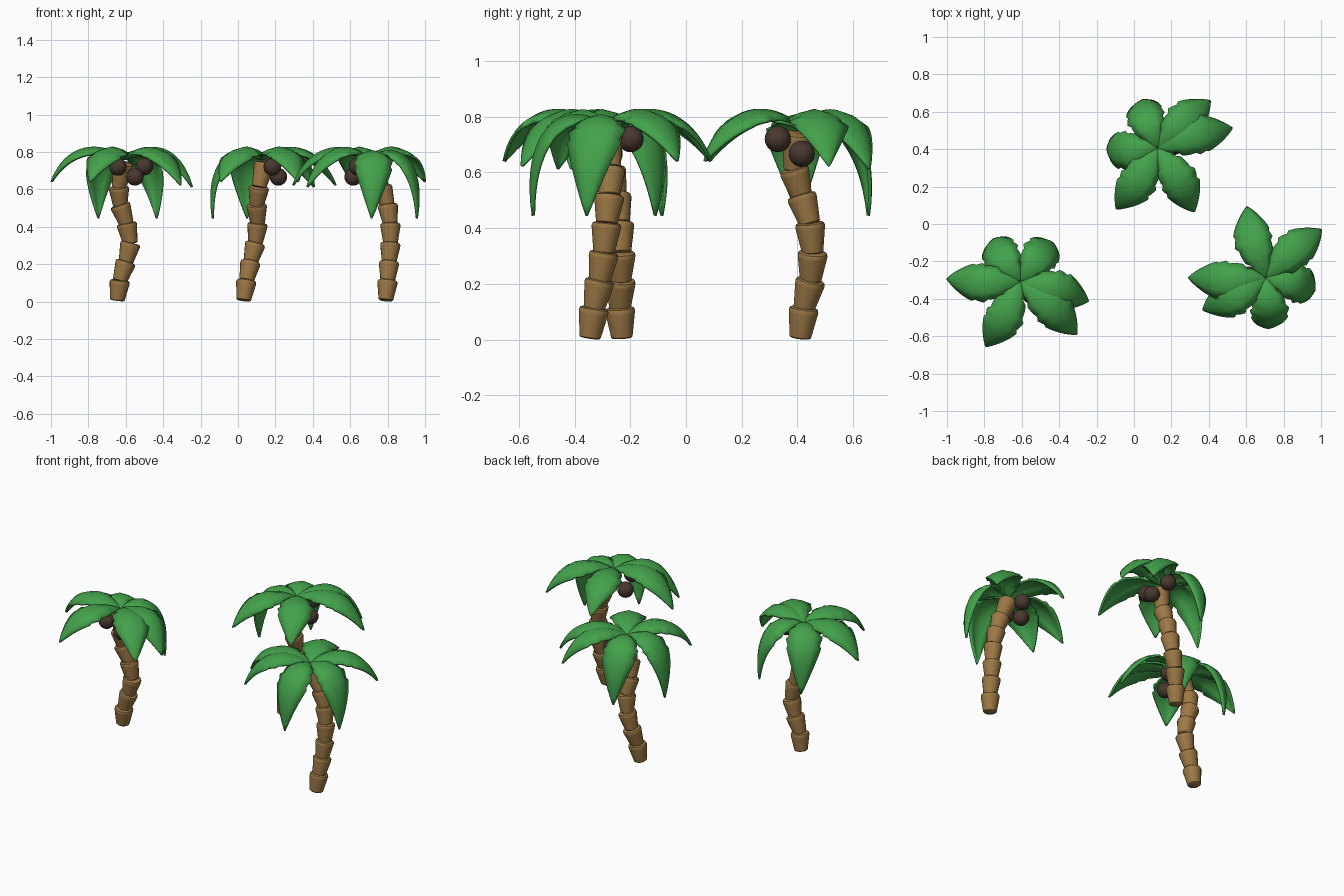
import bpy, bmesh, math
from mathutils import Vector, Matrix
from mathutils.geometry import interpolate_bezier

if "Cube" in bpy.data.objects:
    bpy.data.objects.remove(bpy.data.objects["Cube"])


def material(name, rgb):
    m = bpy.data.materials.new(name)
    m.diffuse_color = (*[c ** 2.2 for c in rgb], 1)
    m.use_nodes = True
    m.node_tree.nodes["Principled BSDF"].inputs["Base Color"].default_value = m.diffuse_color
    return m


BARK = material("bark", (0.61, 0.47, 0.28))
LEAF = material("leaf", (0.27, 0.63, 0.30))
NUT = material("nut", (0.29, 0.23, 0.20))


def finish(bm, name, mat, angle=40):
    bmesh.ops.recalc_face_normals(bm, faces=bm.faces)
    me = bpy.data.meshes.new(name)
    bm.to_mesh(me)
    bm.free()
    ob = bpy.data.objects.new(name, me)
    bpy.context.collection.objects.link(ob)
    me.materials.append(mat)
    bpy.ops.object.select_all(action='DESELECT')
    ob.select_set(True)
    bpy.context.view_layer.objects.active = ob
    bpy.ops.object.shade_smooth_by_angle(angle=math.radians(angle))
    return ob


# trunk: stack of flared, rounded-edge cups following a bent path
def trunk(name, pts):
    bm = bmesh.new()
    n = 18
    for a, b in zip(pts, pts[1:]):
        d = b - a
        h = d.length * 1.05
        prof = [(.034, 0), (.039, .004), (.053, h - .022), (.054, h - .013),
                (.051, h - .004), (.044, h)]
        rot = Vector((0, 0, 1)).rotation_difference(d).to_matrix()
        rings = [[bm.verts.new(a + rot @ Vector((r * math.cos(2 * math.pi * k / n),
                                                 r * math.sin(2 * math.pi * k / n), z)))
                  for k in range(n)] for r, z in prof]
        for lo, hi in zip(rings, rings[1:]):
            for k in range(n):
                bm.faces.new((lo[k], lo[k - 1], hi[k - 1], hi[k]))
        bm.faces.new(rings[0])
        bm.faces.new(rings[-1])
    finish(bm, name, BARK)


# frond: folded leaf with notched inner edges, arching along a bezier
LONG = [(0, .765), (.13, .86), (.31, .85), (.39, .64)]
FAR = [(0, .765), (.13, .86), (.32, .85), (.41, .622)]
LOW = [(0, .765), (.13, .86), (.30, .85), (.375, .612)]
SHORT = [(0, .765), (.12, .86), (.31, .79), (.26, .445)]


def frond(name, arc, centre, angle):
    n = 22
    path = interpolate_bezier(*[Vector((r, 0, z)) for r, z in arc], n + 1)
    turn = Matrix.Rotation(math.radians(angle), 3, 'Z')
    bm = bmesh.new()
    rows = []
    for i, p in enumerate(path):
        t = i / n
        tan = (path[min(i + 1, n)] - path[max(i - 1, 0)]).normalized()
        up = Vector((-tan.z, 0, tan.x))
        w = .106 * math.sin(math.pi * t ** .98) ** .85 if 0 < t < 1 else 0
        w = max(w, .014 * (1 - t) + .002)
        row = []
        for u in (-1, -.5, 0, .5, 1):
            edge = w
            if abs(u) == 1 and .15 < t < .62:      # saw-like notches
                edge -= .018 * ((t * 4.5 + .12 * u) % 1)
            q = p + Vector((0, u * edge + .014 * math.sin(math.pi * t), 0))
            q -= up * (.34 * w * abs(u) ** 1.4)
            row.append(bm.verts.new(turn @ q + centre))
        rows.append(row)
    for a, b in zip(rows, rows[1:]):
        for k in range(4):
            bm.faces.new((a[k], b[k], b[k + 1], a[k + 1]))
    ob = finish(bm, name, LEAF, 50)
    s = ob.modifiers.new("thickness", 'SOLIDIFY')
    s.thickness = .012
    s.offset = 0


# coconut
def coconut(name, pos):
    bm = bmesh.new()
    bmesh.ops.create_uvsphere(bm, u_segments=20, v_segments=12, radius=.047,
                              matrix=Matrix.Translation(pos))
    finish(bm, name, NUT, 60)


HEIGHTS = (.006, .11, .21, .31, .415, .515, .61, .735)
FRONDS = ((178, LONG), (242, LONG), (317, FAR), (344, LOW), (49, SHORT), (122, SHORT))
NUTS = ((.056, -.071, .667), (-.034, -.09, .72), (.106, .017, .722))

# each tree: crown centre, crown turn, trunk x and y along its height
TREES = {
    "left": ((-.607, -.308), 0,
             (-.645, -.632, -.60, -.575, -.595, -.63, -.637, -.612),
             (-.23, -.237, -.235, -.235, -.24, -.25, -.27, -.302)),
    "back": ((.126, .406), 58,
             (.03, .045, .067, .093, .105, .10, .112, .14),
             (.41, .423, .447, .455, .445, .415, .388, .40)),
    "right": ((.705, -.288), 223,
              (.79, .80, .808, .815, .815, .80, .77, .71),
              (-.345, -.33, -.31, -.295, -.285, -.275, -.272, -.282)),
}

for side, (c, turn, xs, ys) in TREES.items():
    centre = Vector((*c, 0))
    trunk(side + "_trunk", [Vector(p) for p in zip(xs, ys, HEIGHTS)])
    for i, (ang, arc) in enumerate(FRONDS):
        frond(f"{side}_frond_{i + 1}", arc, centre, ang + turn)
    rot = Matrix.Rotation(math.radians(turn), 3, 'Z')
    for i, p in enumerate(NUTS):
        coconut(f"{side}_coconut_{i + 1}", centre + rot @ Vector(p))
